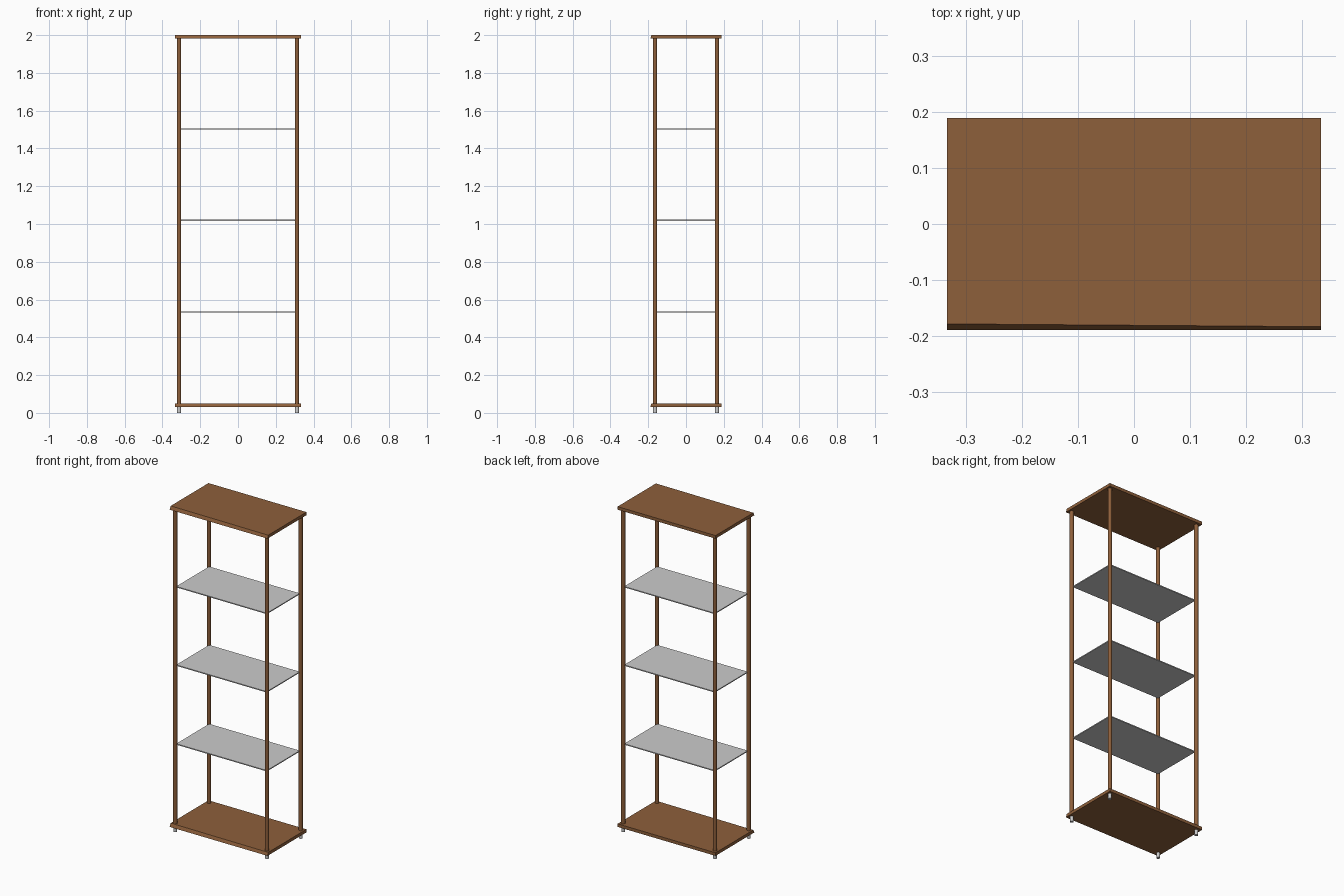
import bpy, bmesh

if "Cube" in bpy.data.objects:
    bpy.data.objects.remove(bpy.data.objects["Cube"])

PX, PY = 0.312, 0.164          # post centre offsets

def material(name, col):
    m = bpy.data.materials.new(name)
    m.diffuse_color = col
    m.use_nodes = True
    m.node_tree.nodes["Principled BSDF"].inputs["Base Color"].default_value = m.diffuse_color
    return m

wood = material("wood", (0.27, 0.115, 0.043, 1))

def box(name, x, y, z0, z1, mat=None):
    bpy.ops.mesh.primitive_cube_add(size=1, location=(0, 0, (z0 + z1) / 2))
    o = bpy.context.object
    o.name = name
    o.scale = (2 * x, 2 * y, z1 - z0)
    bpy.ops.object.transform_apply(location=True, rotation=False, scale=True)
    if mat:
        o.data.materials.append(mat)
    return o

def rod(name, x, y, r, z0, z1, mat=None):
    bpy.ops.mesh.primitive_cylinder_add(vertices=24, radius=r, depth=z1 - z0,
                                        location=(x, y, (z0 + z1) / 2))
    o = bpy.context.object
    o.name = name
    if mat:
        o.data.materials.append(mat)
    bpy.ops.object.shade_smooth_by_angle()

# top and bottom boards, front edge slightly undercut from below
for name, z0, z1 in (("bottom_board", 0.031, 0.050), ("top_board", 1.981, 2.0)):
    board = box(name, 0.333, 0.189, z0, z1, wood)
    for v in board.data.vertices:
        if v.co.y < 0 and v.co.z > (z0 + z1) / 2:
            v.co.y = -0.178 if v.co.x < 0 else -0.183

# thin grey shelves
for i, z in enumerate((0.535, 1.02, 1.502)):
    box(f"shelf_{i + 1}", 0.308, 0.160, z - 0.003, z + 0.003)

# corner posts and feet
for sx, a in ((-1, "left"), (1, "right")):
    for sy, b in ((-1, "front"), (1, "back")):
        rod(f"{b}_{a}_post", sx * PX, sy * PY, 0.0115, 0.045, 1.985, wood)
        rod(f"{b}_{a}_foot", sx * PX, sy * PY, 0.0105, 0.0, 0.034)
